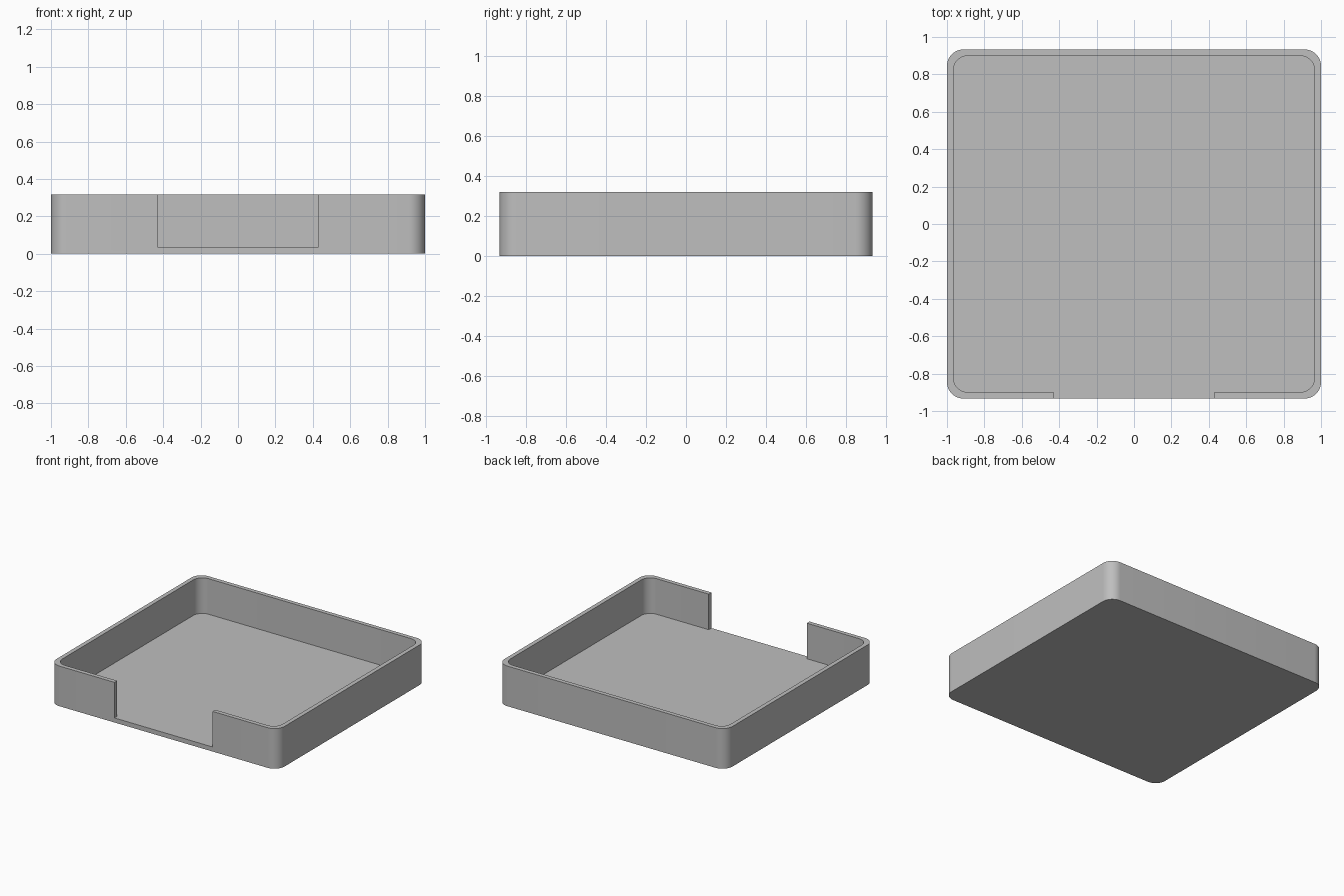
import bpy, bmesh, math
from mathutils import Matrix

if "Cube" in bpy.data.objects:
    bpy.data.objects.remove(bpy.data.objects["Cube"], do_unlink=True)

WIDTH, DEPTH, HEIGHT = 2.0, 1.866, 0.318
WALL, FLOOR = 0.034, 0.036
NOTCH = 0.43      # half the width of the front opening

grey = bpy.data.materials.new("Grey plastic")
grey.use_nodes = True
colour = (0.52, 0.52, 0.52, 1)
grey.diffuse_color = colour
grey.node_tree.nodes["Principled BSDF"].inputs["Base Color"].default_value = colour


def block(name, x, y, z, radius=0):
    """Box spanning the given ranges, with optional rounded upright corners."""
    bm = bmesh.new()
    size = [b - a for a, b in (x, y, z)]
    centre = [(a + b) / 2 for a, b in (x, y, z)]
    bmesh.ops.create_cube(bm, size=1, matrix=Matrix.Translation(centre) @ Matrix.Diagonal((*size, 1)))
    if radius:
        upright = [e for e in bm.edges if abs(e.verts[0].co.z - e.verts[1].co.z) > 0.01]
        bmesh.ops.bevel(bm, geom=upright, offset=radius, segments=12, profile=0.5, affect='EDGES')
    mesh = bpy.data.meshes.new(name)
    bm.to_mesh(mesh)
    bm.free()
    mesh.materials.append(grey)
    obj = bpy.data.objects.new(name, mesh)
    bpy.context.collection.objects.link(obj)
    return obj


def combine(target, other, operation):
    """Apply a boolean and discard the helper."""
    other.hide_render = True
    mod = target.modifiers.new("Cut", 'BOOLEAN')
    mod.operation, mod.object, mod.solver = operation, other, 'EXACT'
    bpy.ops.object.select_all(action='DESELECT')
    bpy.context.view_layer.objects.active = target
    target.select_set(True)
    bpy.ops.object.modifier_apply(modifier=mod.name)
    bpy.data.objects.remove(other, do_unlink=True)


hx, hy = WIDTH / 2, DEPTH / 2
above = HEIGHT + 0.1

# Solid outer body
tray = block("tray", (-hx, hx), (-hy, hy), (0, HEIGHT), 0.088)

# Hollow interior joined with the front opening, then cut in one go
cavity = block("cavity_cutter", (WALL - hx, hx - WALL), (WALL - hy, hy - WALL), (FLOOR, above), 0.078)
opening = block("opening_cutter", (-NOTCH, NOTCH), (-hy - 0.1, 0), (FLOOR, above))
combine(cavity, opening, 'UNION')
combine(tray, cavity, 'DIFFERENCE')

# Smooth corners, crisp rims
bm = bmesh.new()
bm.from_mesh(tray.data)
bmesh.ops.dissolve_limit(bm, angle_limit=math.radians(1), verts=bm.verts, edges=bm.edges)
bm.to_mesh(tray.data)
bm.free()
bpy.ops.object.shade_smooth_by_angle(angle=math.radians(30))
